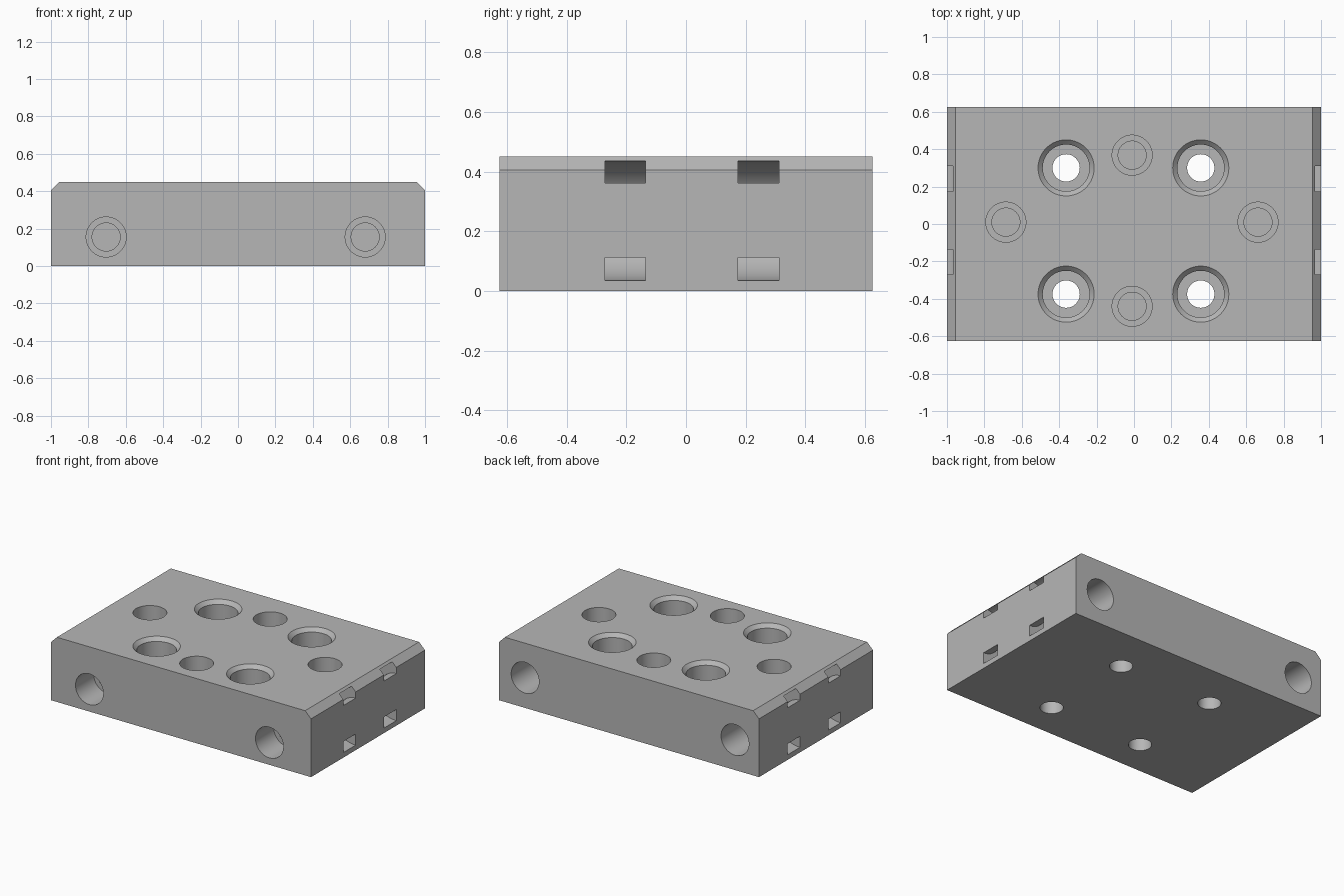
import bpy, bmesh, math
from mathutils import Matrix, Vector

if "Cube" in bpy.data.objects:
    bpy.data.objects.remove(bpy.data.objects["Cube"], do_unlink=True)

HX, HY, H, CH = 1.0, 0.626, 0.45, 0.045

grey = bpy.data.materials.new("plain_grey")
grey.use_nodes = True
grey.diffuse_color = (0.47, 0.47, 0.47, 1)
grey.node_tree.nodes["Principled BSDF"].inputs["Base Color"].default_value = (0.47, 0.47, 0.47, 1)


def make_object(name, bm):
    bmesh.ops.recalc_face_normals(bm, faces=bm.faces)
    mesh = bpy.data.meshes.new(name)
    bm.to_mesh(mesh)
    bm.free()
    obj = bpy.data.objects.new(name, mesh)
    bpy.context.collection.objects.link(obj)
    mesh.materials.append(grey)
    return obj


def extrude_xz(name, points, y0, y1):
    """Closed x-z outline extruded along y."""
    bm = bmesh.new()
    face = bm.faces.new([bm.verts.new((x, y0, z)) for x, z in points])
    geo = bmesh.ops.extrude_face_region(bm, geom=[face])["geom"]
    moved = [v for v in geo if isinstance(v, bmesh.types.BMVert)]
    bmesh.ops.translate(bm, verts=moved, vec=(0, y1 - y0, 0))
    return make_object(name, bm)


def bore(name, steps, place, sides=64):
    """Revolved (radius, depth) steps, sunk along local -z."""
    bm = bmesh.new()
    rings = []
    for r, depth in steps:
        angles = [2 * math.pi * i / sides for i in range(sides)]
        rings.append([bm.verts.new((r * math.cos(a), r * math.sin(a), -depth)) for a in angles])
    for a, b in zip(rings, rings[1:]):
        for i in range(sides):
            j = (i + 1) % sides
            bm.faces.new((a[i], a[j], b[j], b[i]))
    bm.faces.new(rings[0])
    bm.faces.new(rings[-1])
    bmesh.ops.transform(bm, matrix=place, verts=bm.verts)
    return make_object(name, bm)


# Block with chamfered top side edges
block = extrude_xz("mounting_block", [(-HX, 0), (HX, 0), (HX, H - CH), (HX - CH, H),
                                      (-HX + CH, H), (-HX, H - CH)], -HY, HY)
cutters = []

# Through holes with chamfered counterbores
bolt = [(0.175, -0.025), (0.125, 0.025), (0.125, 0.25), (0.073, 0.25), (0.073, H + 0.05)]
for x in (-0.363, 0.357):
    for y in (-0.375, 0.3):
        cutters.append(bore("bolt_hole_cutter", bolt, Matrix.Translation((x, y, H))))


def pocket(depth):
    return [(0.107, -0.05), (0.107, depth), (0.075, depth), (0.075, depth + 0.02)]


# Round pockets in the top
for x, y in ((-0.685, 0.01), (0.663, 0.01), (-0.01, 0.368), (-0.01, -0.44)):
    cutters.append(bore("top_pocket_cutter", pocket(0.2), Matrix.Translation((x, y, H))))

# Round pockets in the front and back
for x, side, z, depth in ((-0.705, -1, 0.155, 0.2), (0.68, -1, 0.155, 0.2),
                          (-0.815, 1, 0.21, 0.25), (0.8, 1, 0.21, 0.25)):
    turn = Vector((0, side, 0)).to_track_quat('Z', 'Y').to_matrix().to_4x4()
    place = Matrix.Translation((x, side * HY, z)) @ turn
    cutters.append(bore("end_pocket_cutter", pocket(depth), place))

# Curved strap tunnels joining upper and lower side slots
arc = [math.pi * i / 32 - math.pi / 2 for i in range(33)]
for side in (-1, 1):
    def ring_point(r, a):
        return (side * (HX - r * math.cos(a)), 0.237 + r * math.sin(a))
    outline = [ring_point(0.202, a) for a in arc] + [(side * 1.1, 0.439), (side * 1.1, 0.362)]
    outline += [ring_point(0.125, a) for a in reversed(arc)]
    outline += [(side * 1.1, 0.112), (side * 1.1, 0.035)]
    for y in (-0.203, 0.243):
        cutters.append(extrude_xz("strap_tunnel_cutter", outline, y - 0.068, y + 0.068))

# Cut every opening, then bake the result
for cutter in cutters:
    mod = block.modifiers.new("cut", 'BOOLEAN')
    mod.operation = 'DIFFERENCE'
    mod.solver = 'EXACT'
    mod.object = cutter
bpy.context.view_layer.update()
baked = bpy.data.meshes.new_from_object(block.evaluated_get(bpy.context.evaluated_depsgraph_get()))
block.modifiers.clear()
block.data = baked
baked.materials.clear()
baked.materials.append(grey)
for poly in baked.polygons:
    poly.material_index = 0
for cutter in cutters:
    bpy.data.objects.remove(cutter, do_unlink=True)

bpy.ops.object.select_all(action='DESELECT')
block.select_set(True)
bpy.context.view_layer.objects.active = block
bpy.ops.object.shade_smooth_by_angle(angle=math.radians(30))
